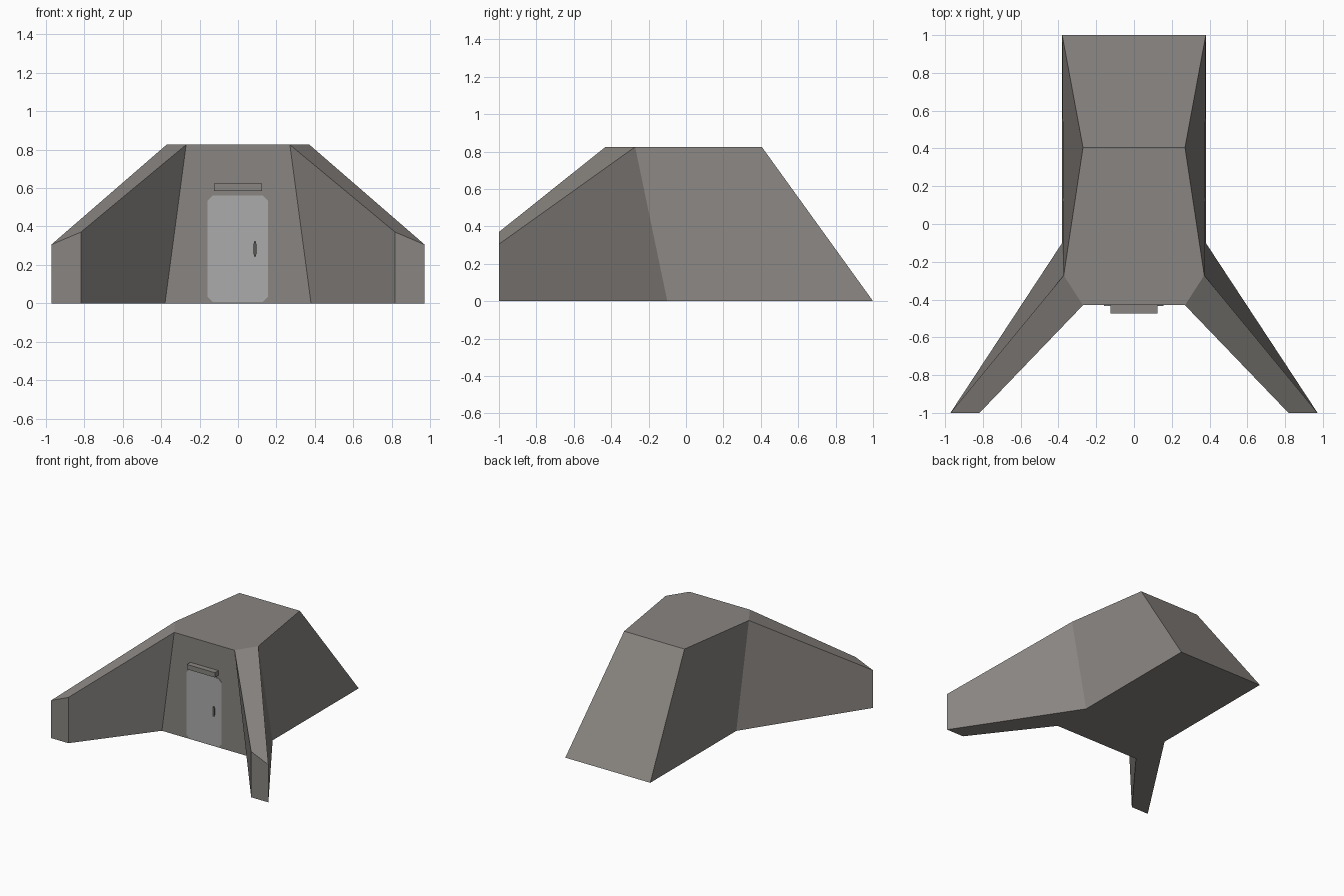
import bpy, bmesh

if "Cube" in bpy.data.objects:
    bpy.data.objects.remove(bpy.data.objects["Cube"])

def material(name, rgb):
    m = bpy.data.materials.new(name)
    m.diffuse_color = (*rgb, 1)
    m.use_nodes = True
    m.node_tree.nodes["Principled BSDF"].inputs["Base Color"].default_value = m.diffuse_color
    return m

concrete = material("warm grey concrete", (0.25, 0.235, 0.22))
door_grey = material("light grey door", (0.40, 0.41, 0.40))
dark_metal = material("dark metal", (0.10, 0.10, 0.095))

def finish(bm, name, mat):
    bmesh.ops.remove_doubles(bm, verts=bm.verts, dist=1e-5)
    bmesh.ops.recalc_face_normals(bm, faces=bm.faces)
    me = bpy.data.meshes.new(name)
    bm.to_mesh(me)
    bm.free()
    me.materials.append(mat)
    ob = bpy.data.objects.new(name, me)
    bpy.context.collection.objects.link(ob)
    return ob

def plate(name, outline, y_front, y_back, mat):
    """Extrude an x-z outline along y."""
    bm = bmesh.new()
    face = bm.faces.new([bm.verts.new((x, y_front, z)) for x, z in outline])
    ext = bmesh.ops.extrude_face_region(bm, geom=[face])
    moved = [v for v in ext["geom"] if isinstance(v, bmesh.types.BMVert)]
    bmesh.ops.translate(bm, verts=moved, vec=(0, y_back - y_front, 0))
    return finish(bm, name, mat)

def chamfered(x0, x1, z0, z1, c):
    return [(x0 + c, z0), (x1 - c, z0), (x1, z0 + c), (x1, z1 - c),
            (x1 - c, z1), (x0 + c, z1), (x0, z1 - c), (x0, z0 + c)]

# Bunker shell: named corner points of the right half
H, F = 0.825, -0.43
P = dict(
    roof_front=(0.27, F, H), roof_side=(0.372, -0.272, H), roof_back=(0.27, 0.405, H),
    base_front=(0.38, F, 0), base_side=(0.38, -0.10, 0), base_back=(0.38, 1, 0),
    wing_in=(0.818, -1, 0.37), wing_out=(0.972, -1, 0.305),
    foot_in=(0.818, -1, 0), foot_out=(0.972, -1, 0))

# Faces repeated on both sides
side_faces = [
    "roof_side base_side base_back roof_back",    # body side
    "roof_side wing_out foot_out base_side",      # wing outside
    "roof_front base_front foot_in wing_in",      # wing inside
    "roof_front wing_in wing_out roof_side",      # wing top
    "wing_in foot_in foot_out wing_out",          # wing end
    "base_front base_side foot_out foot_in",      # wing underside
]
# Strips spanning from the right edge to its mirror image
span_faces = [
    "roof_front roof_side roof_back",             # roof
    "roof_back base_back",                        # sloping back
    "base_back base_side base_front",             # underside
    "base_front roof_front",                      # front wall
]
bm = bmesh.new()
V = {(n, s): bm.verts.new((p[0] * s, p[1], p[2])) for n, p in P.items() for s in (1, -1)}
for f in side_faces:
    for s in (1, -1):
        bm.faces.new([V[n, s] for n in f.split()])
for f in span_faces:
    names = f.split()
    bm.faces.new([V[n, 1] for n in names] + [V[n, -1] for n in reversed(names)])
finish(bm, "bunker_shell", concrete)

# Door, handle and the ledge above
plate("door", chamfered(-0.158, 0.155, 0.006, 0.56, 0.026), F - 0.004, F + 0.002, door_grey)
plate("door_handle", chamfered(0.077, 0.099, 0.255, 0.312, 0.004), F - 0.009, F - 0.002, dark_metal)
plate("handle_bar", chamfered(0.083, 0.093, 0.243, 0.323, 0.002), F - 0.012, F - 0.002, dark_metal)
plate("door_ledge", [(-0.125, 0.583), (0.125, 0.583), (0.125, 0.622), (-0.125, 0.622)],
      F - 0.045, F + 0.002, concrete)
